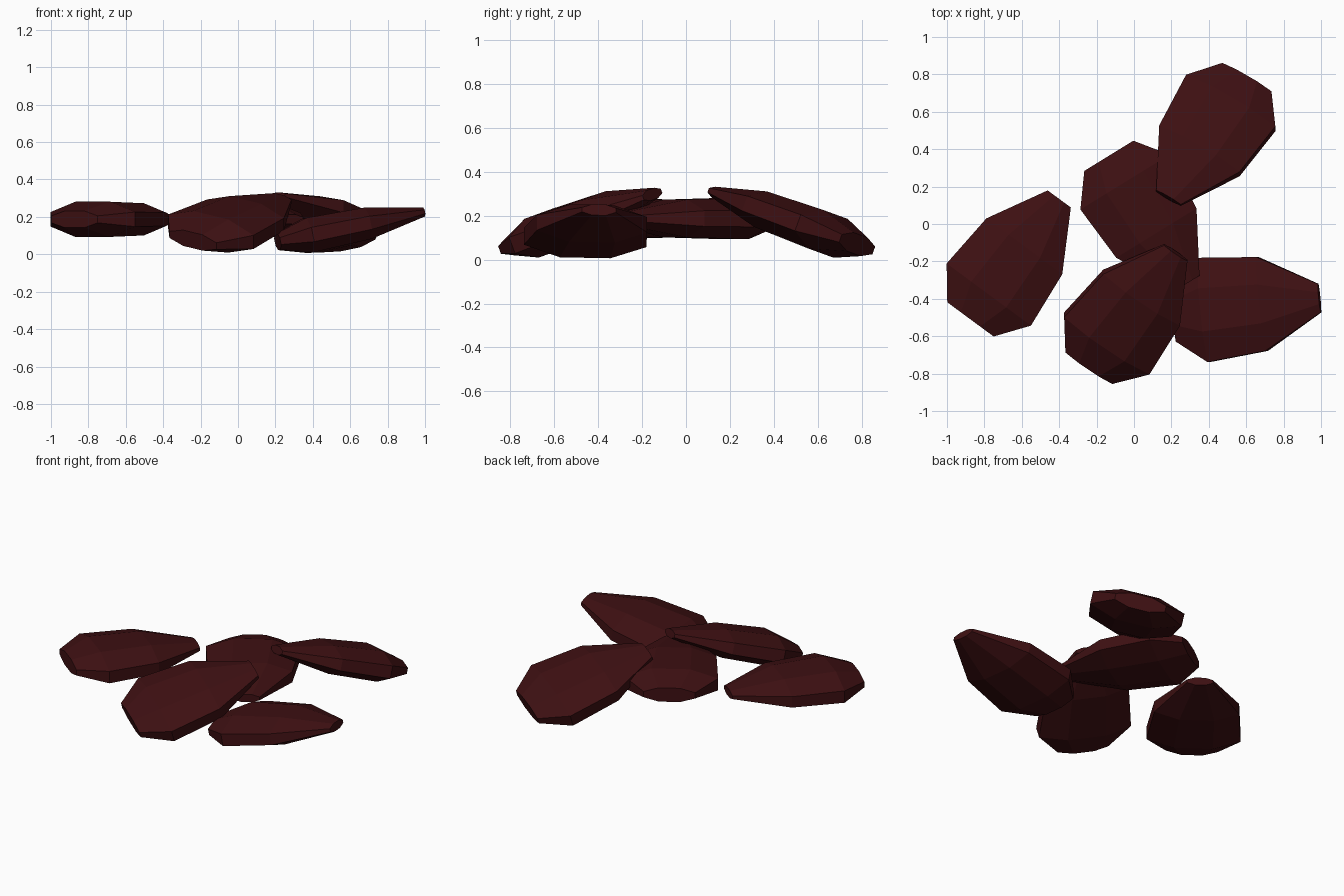
import bpy, bmesh, math
from mathutils import Matrix, Vector

cube = bpy.data.objects.get("Cube")
if cube:
    bpy.data.objects.remove(cube, do_unlink=True)

# Dark red husk colour
husk = bpy.data.materials.new("dark_red")
husk.use_nodes = True
colour = (0.047, 0.005, 0.006, 1.0)
husk.diffuse_color = colour
bsdf = next(n for n in husk.node_tree.nodes if n.type == 'BSDF_PRINCIPLED')
bsdf.inputs["Base Color"].default_value = colour
bsdf.inputs["Roughness"].default_value = 0.8

# Rings along the seed: position from broad to narrow end, half width, half thickness
RINGS = [(-0.40, 0.154, 0.045), (-0.235, 0.28, 0.094),
         (0.085, 0.252, 0.086), (0.40, 0.077, 0.025)]
SIDES = 8


def seed_mesh():
    """Flattened eight-sided seed with flat ends, lying along x."""
    bm = bmesh.new()
    loops = []
    peak = math.cos(math.pi / SIDES)
    for x, half_width, half_thick in RINGS:
        loop = []
        for i in range(SIDES):
            a = (i + 0.5) * 2 * math.pi / SIDES
            loop.append(bm.verts.new((x, half_width * math.cos(a) / peak,
                                      half_thick * math.sin(a) / peak)))
        loops.append(loop)
    for a, b in zip(loops, loops[1:]):
        for i in range(SIDES):
            j = (i + 1) % SIDES
            bm.faces.new((a[i], a[j], b[j], b[i]))
    bm.faces.new(loops[0])
    bm.faces.new(loops[-1])
    bmesh.ops.recalc_face_normals(bm, faces=bm.faces)
    mesh = bpy.data.meshes.new("seed")
    bm.to_mesh(mesh)
    bm.free()
    mesh.materials.append(husk)
    return mesh


# Scattered seeds: name, centre, heading, tilt angle, tilt axis
mesh = seed_mesh()
SEEDS = [
    ("right_seed", (-0.637, -0.188, 0.187), 53.6, 0, 'X'),
    ("middle_seed", (0.075, 0.024, 0.187), -58.4, 0, 'X'),
    ("front_seed", (-0.009, -0.459, 0.186), 54.5, 20, 'X'),
    ("back_seed", (0.394, 0.459, 0.186), -121.6, -20, 'X'),
    ("left_seed", (0.602, -0.436, 0.147), 5.7, -11.5, 'Y'),
]
for name, centre, heading, tilt, axis in SEEDS:
    obj = bpy.data.objects.new(name, mesh)
    bpy.context.collection.objects.link(obj)
    obj.matrix_world = (Matrix.Translation(Vector(centre))
                        @ Matrix.Rotation(math.radians(tilt), 4, axis)
                        @ Matrix.Rotation(math.radians(heading), 4, 'Z'))
